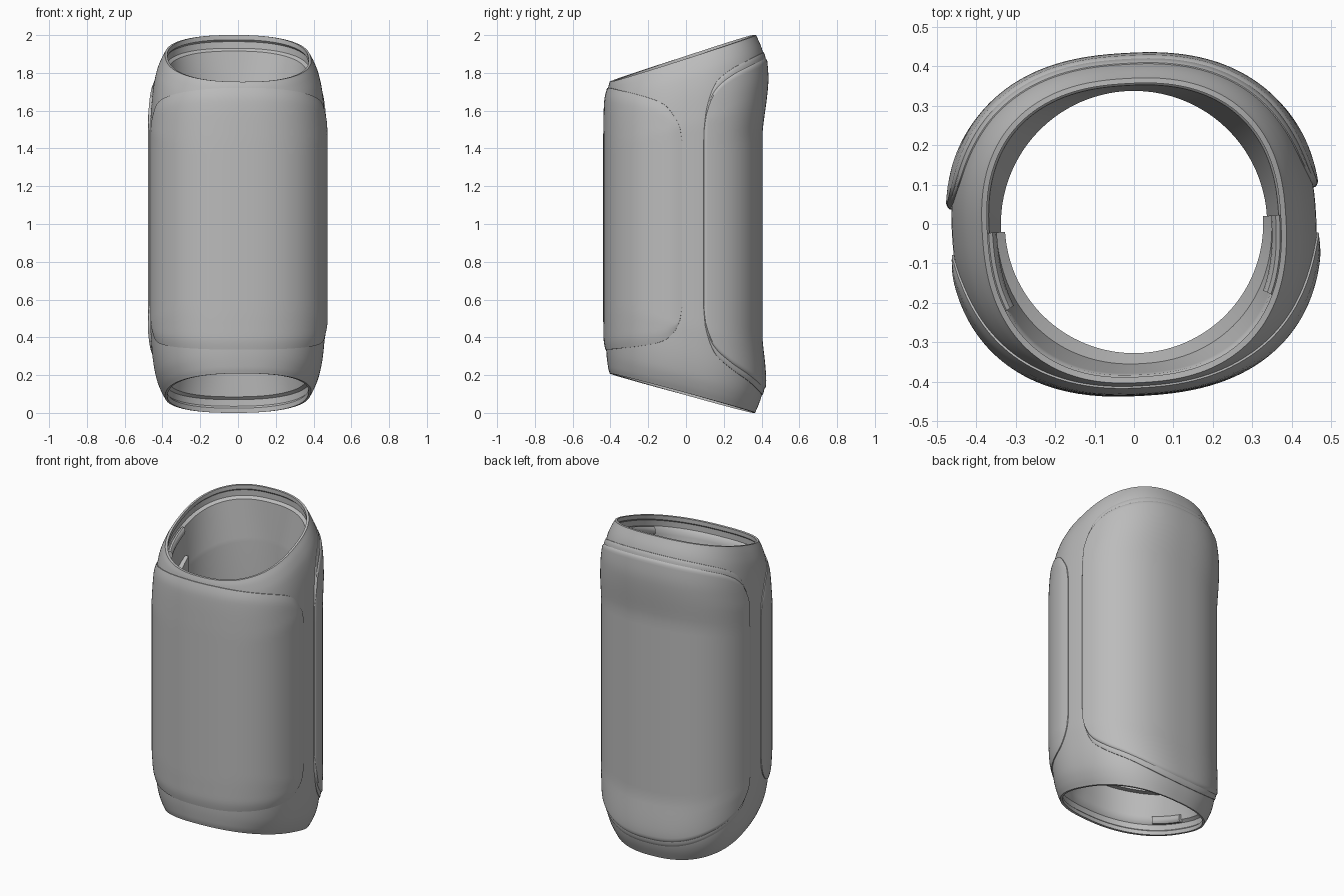
import bpy, bmesh, math
from mathutils import Matrix, Vector

cube = bpy.data.objects.get("Cube")
if cube:
    bpy.data.objects.remove(cube)

GREY = (0.5, 0.5, 0.5, 1)
mat = bpy.data.materials.new("plain grey")
mat.use_nodes = True
mat.diffuse_color = GREY
mat.node_tree.nodes["Principled BSDF"].inputs["Base Color"].default_value = GREY

SEG = 160
TURN = Matrix.Rotation(math.radians(3.5), 4, "Z")


def curve(points, x):
    """Smooth interpolation through (x, value) points."""
    if x <= points[0][0]:
        return points[0][1]
    if x >= points[-1][0]:
        return points[-1][1]
    i = next(k for k in range(len(points) - 1) if x <= points[k + 1][0])

    def slope(k):
        if k in (0, len(points) - 1):
            j = max(k - 1, 0)
            return (points[j + 1][1] - points[j][1]) / (points[j + 1][0] - points[j][0])
        return (points[k + 1][1] - points[k - 1][1]) / (points[k + 1][0] - points[k - 1][0])
    (x0, y0), (x1, y1) = points[i], points[i + 1]
    h, t = x1 - x0, (x - x0) / (x1 - x0)
    return ((1 + 2 * t) * (1 - t) ** 2 * y0 + t * (1 - t) ** 2 * h * slope(i)
            + t * t * (3 - 2 * t) * y1 + t * t * (t - 1) * h * slope(i + 1))


# half sizes of the section against distance from the slanted ends
SIDE = [(0, .386), (.04, .408), (.1, .431), (.2, .45), (.35, .463)]
FRONT = [(0, .403), (.03, .411), (.12, .421), (.3, .425)]
BACK_TOP = [(0, .37), (.07, .4), (.14, .415), (.26, .42), (.5, .39)]
BACK_BOTTOM = [(0, .365), (.07, .393), (.14, .408), (.22, .407), (.38, .39)]


def oval(t, a, front, back, n=2.4):
    c, s = math.cos(t), math.sin(t)
    b = back if s > 0 else front
    return (math.copysign(a * abs(c) ** (2 / n), c),
            math.copysign(b * abs(s) ** (2 / n), s))


def ends(t):
    """Heights of the slanted bottom and top rims."""
    y = oval(t, SIDE[0][1], FRONT[0][1], BACK_TOP[0][1])[1]
    return 0.1 - 0.27 * y, 1.882 + 0.32 * y


def skin(t, z, off=0.0):
    low, high = ends(t)
    d = max(0, min(z - low, high - z))
    back = BACK_TOP if z > 1 else BACK_BOTTOM
    x, y = oval(t, curve(SIDE, d) + off, curve(FRONT, d) + off, curve(back, d) + off)
    return x, y, z


def build(name, rows, wrap_u=False, wrap_v=False):
    """Skin a grid of points."""
    bm = bmesh.new()
    grid = [[bm.verts.new(p) for p in row] for row in rows]
    nv, nu = len(grid), len(grid[0])
    for j in range(nv if wrap_v else nv - 1):
        for i in range(nu if wrap_u else nu - 1):
            k, m = (j + 1) % nv, (i + 1) % nu
            bm.faces.new((grid[j][i], grid[j][m], grid[k][m], grid[k][i]))
    if wrap_v and not wrap_u:
        bm.faces.new([row[0] for row in grid])
        bm.faces.new([row[-1] for row in grid])
    bmesh.ops.recalc_face_normals(bm, faces=bm.faces)
    bm.transform(TURN)
    mesh = bpy.data.meshes.new(name)
    bm.to_mesh(mesh)
    bm.free()
    mesh.materials.append(mat)
    obj = bpy.data.objects.new(name, mesh)
    bpy.context.collection.objects.link(obj)
    bpy.ops.object.select_all(action="DESELECT")
    obj.select_set(True)
    bpy.context.view_layer.objects.active = obj
    bpy.ops.object.shade_smooth_by_angle(angle=math.radians(35))


def inner(t, depth, top, grow, mix, radius=.338):
    """Inside wall point at a depth within one end, blending oval to round."""
    low, high = ends(t)
    z = high - depth if top else low + depth
    mouth = Vector(oval(t, .373 + grow, .388 + grow, .357 + grow))
    bore = radius * Vector((math.cos(t), math.sin(t)))
    return *mouth.lerp(bore, mix), z


# hollow sleeve: outside, lips with a groove, and mouths easing into a round bore
angles = [2 * math.pi * i / SEG for i in range(SEG)]
rows = []
for j in range(61):
    s = (1 - math.cos(math.pi * j / 60)) / 2
    rows.append([skin(t, ends(t)[0] * (1 - s) + ends(t)[1] * s) for t in angles])
STEPS = [(0, 0, 0), (.025, 0, 0), (.035, .01, 0), (.07, .01, 0), (.085, -.005, 0)]
for i in range(1, 11):
    STEPS.append((.085 + .025 * i, -.005, curve([(0, 0), (5, .5), (10, 1)], i)))
for step in STEPS:
    rows.append([inner(t, step[0], True, *step[1:]) for t in angles])
for step in reversed(STEPS):
    rows.append([inner(t, step[0], False, *step[1:]) for t in angles])
build("sleeve_body", rows, wrap_u=True, wrap_v=True)


def panel(name, sign, edge, low, high, off, ramp, grow=0.0):
    """Raised plate on the front (-1) or back (+1) that swells in from its outline."""
    full = BACK_TOP[-1][1] if sign > 0 else FRONT[-1][1]
    start = math.asin((edge / full) ** 1.2)
    nu, nv = 96, 48
    us = [(1 - math.cos(math.pi * i / nu)) / 2 for i in range(nu + 1)]
    vs = [(1 - math.cos(math.pi * j / nv)) / 2 for j in range(nv + 1)]
    us, vs = [0] + us + [1], [0] + vs + [1]
    rows = []
    for j, v in enumerate(vs):
        row = []
        for i, u in enumerate(us):
            t = sign * (start + u * (math.pi - 2 * start))
            y = abs(oval(t, 1, full, full)[1])
            g = grow * min(1, (y - edge) / .06)
            z0, z1 = curve(low, y) - g, curve(high, y) + g
            rim = i in (0, nu + 2) or j in (0, nv + 2)
            inset = min(1, min(u, 1 - u, v, 1 - v) / ramp)
            lift = off * (.4 + .6 * math.sin(inset * math.pi / 2))
            row.append(skin(t, z0 + v * (z1 - z0), -.01 if rim else lift))
        rows.append(row)
    build(name, rows)


panel("front_panel", -1, .05,
      [(.05, .56), (.06, .49), (.09, .43), (.14, .385), (.23, .36), (.42, .335)],
      [(.05, 1.44), (.06, 1.51), (.09, 1.57), (.14, 1.63), (.23, 1.67), (.42, 1.72)], .012, .05)
BACK_LOW = [(.065, .56), (.075, .46), (.11, .36), (.19, .275), (.3, .195), (.4, .115)]
BACK_HIGH = [(.065, 1.5), (.075, 1.6), (.11, 1.7), (.19, 1.78), (.3, 1.84), (.4, 1.885)]
panel("back_panel", 1, .065, BACK_LOW, BACK_HIGH, .014, .01)
panel("back_panel_frame", 1, .065, BACK_LOW, BACK_HIGH, .007, .01, .03)

# half-round liner against the front of the bore
arc = [math.pi * (1 + i / 64) for i in range(65)]
section = [(True, 0), (True, 1), (False, 1), (False, 0)]
build("front_liner", [[inner(t, .24, top, 0, mix, .328) for t in arc]
                      for top, mix in section], wrap_v=True)

# short rounded ribs inside the mouths, one on each side
for end, top in (("top", True), ("bottom", False)):
    for side, start in (("right", math.pi), ("left", 1.85 * math.pi)):
        arc = [start + .15 * math.pi * i / 16 for i in range(17)]
        ring = [math.pi * k / 5 for k in range(10)]
        build(f"{end}_{side}_rib",
              [[inner(t, .09 + .025 * math.sin(a), top, -.008 + .016 * math.cos(a), 0)
                for t in arc] for a in ring], wrap_v=True)
